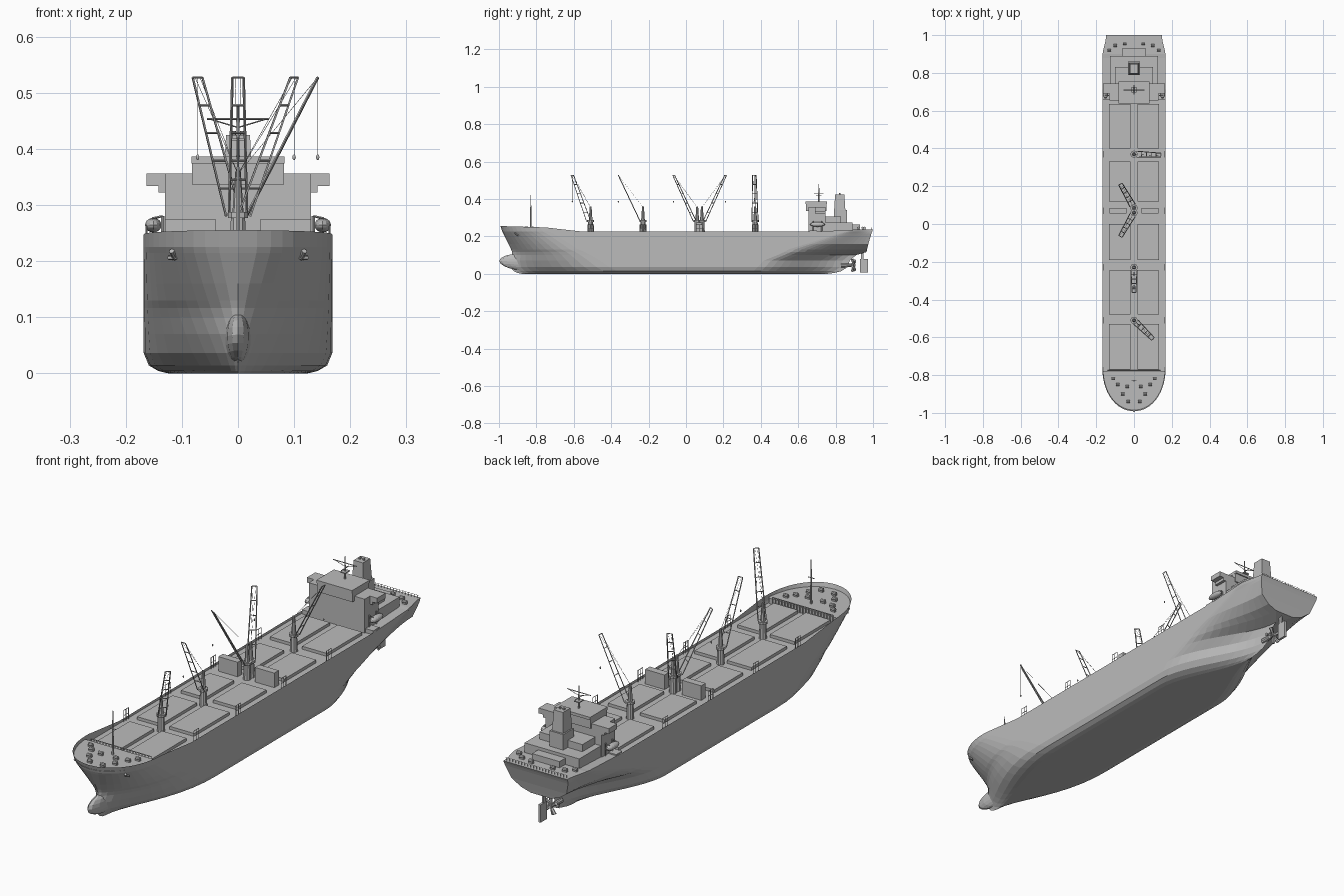
import bpy, bmesh, math
from mathutils import Vector, Matrix

cube = bpy.data.objects.get("Cube")
if cube:
    bpy.data.objects.remove(cube, do_unlink=True)

grey = bpy.data.materials.new("ship_grey")
grey.use_nodes = True
COLOUR = (0.5, 0.5, 0.5, 1)
grey.diffuse_color = COLOUR
grey.node_tree.nodes["Principled BSDF"].inputs["Base Color"].default_value = COLOUR
DECK, RAIL, FORE_DECK = 0.214, 0.225, 0.237


def finish(name, bm):
    bmesh.ops.recalc_face_normals(bm, faces=bm.faces)
    mesh = bpy.data.meshes.new(name)
    bm.to_mesh(mesh)
    bm.free()
    mesh.materials.append(grey)
    obj = bpy.data.objects.new(name, mesh)
    bpy.context.scene.collection.objects.link(obj)


def box(bm, x, y, z, taper=1.0):
    """Block between (low, high) pairs, with an optional narrower top."""
    low, high = Vector((x[0], y[0], z[0])), Vector((x[1], y[1], z[1]))
    mid, size = (low + high) / 2, high - low
    for v in bmesh.ops.create_cube(bm, size=1)["verts"]:
        k = taper if v.co.z > 0 else 1
        v.co = mid + Vector((v.co.x * size.x * k, v.co.y * size.y * k, v.co.z * size.z))


def tube(bm, a, b, r, r2=None, sides=6):
    a, b = Vector(a), Vector(b)
    d = b - a
    m = Matrix.Translation((a + b) / 2) @ d.to_track_quat('Z', 'Y').to_matrix().to_4x4()
    bmesh.ops.create_cone(bm, cap_ends=True, segments=sides, radius1=r,
                          radius2=r if r2 is None else r2, depth=d.length, matrix=m)


def ball(bm, centre, size, tilt=0.0):
    m = (Matrix.Translation(centre) @ Matrix.Rotation(tilt, 4, 'X')
         @ Matrix.Diagonal((*size, 1)))
    bmesh.ops.create_uvsphere(bm, u_segments=14, v_segments=10, radius=1, matrix=m)


# Hull: waterlines of (height, beam, stem y, entry length, stern y, run length, transom)
LEVELS = [(0, .125, -.88, .58, .76, .44, 0), (.004, .142, -.9, .57, .79, .46, 0),
          (.014, .159, -.92, .55, .83, .47, 0), (.036, .168, -.94, .53, .865, .48, 0),
          (.07, .168, -.94, .48, .875, .46, 0), (.1, .168, -.93, .42, .91, .42, 0),
          (.116, .168, -.93, .39, .965, .44, .045), (.13, .168, -.935, .36, .968, .42, .088),
          (.16, .168, -.95, .33, .975, .33, .128), (DECK, .168, -.977, .27, .991, .18, .146),
          (RAIL, .168, -.982, .25, .995, .14, .148), (.25, .168, -.992, .24, 1, .12, .148)]
ENTRY, MIDDLE, RUN = 12, 8, 12


def sheer(y):
    if y < -.73:
        return .247 + .008 * (-.73 - y) / .26
    if y > .8:
        return RAIL + .011 * min(1, (y - .8) / .1)
    return RAIL + .022 * max(0, min(1, (-.70 - y) / .03))


def waterline(level):
    z, beam, stem, entry, stern, run, transom = level
    full = .6 + 1.4 * min(1, z / .22) ** 1.3
    pts = []
    for i in range(ENTRY):
        t = (i / ENTRY) ** 1.6
        pts.append((beam * (1 - (1 - t) ** 2.2) ** (1 / full), stem + t * entry))
    start, end = stem + entry, stern - run
    pts += [(beam, start + (end - start) * i / MIDDLE) for i in range(MIDDLE)]
    for i in range(RUN + 1):
        t = 1 - i / RUN
        pts.append((transom + (beam - transom) * t * t * (3 - 2 * t), stern - t * run))
    return [(x, y, sheer(y) if z > RAIL else z) for x, y in pts]


def cap(bm, line):
    rows = [[bm.verts.new((s * x, y, z)) for s in (-1, 1)] for x, y, z in line]
    for a, b in zip(rows, rows[1:]):
        bm.faces.new((a[0], a[1], b[1], b[0]))


def merge(bm):
    bmesh.ops.remove_doubles(bm, verts=bm.verts, dist=.0004)
    bmesh.ops.dissolve_degenerate(bm, dist=.0002, edges=bm.edges)


lines = [waterline(level) for level in LEVELS]
bm = bmesh.new()
cap(bm, lines[0])
for side in (-1, 1):
    grid = [[bm.verts.new((side * x, y, z)) for x, y, z in line] for line in lines]
    for a, b in zip(grid, grid[1:]):
        for i in range(len(a) - 1):
            bm.faces.new((a[i], a[i + 1], b[i + 1], b[i]))
cap(bm, [line[-1] for line in lines])
merge(bm)
finish("hull", bm)

# Main, forecastle and poop decks
decks = {"main_deck": lines[-3],
         "poop_deck": [p for p in lines[-1] if p[1] > .66],
         "forecastle_deck": [(x * .985, y + .004, FORE_DECK) for x, y, z in lines[-1] if y < -.78]}
for name, line in decks.items():
    bm = bmesh.new()
    cap(bm, line)
    merge(bm)
    finish(name, bm)

# Bulbous bow, stern tube, propeller and rudder
bm = bmesh.new()
ball(bm, (0, -.86, .062), (.024, .138, .046), -.05)
finish("bulbous_bow", bm)
bm = bmesh.new()
tube(bm, (0, .83, .045), (0, .905, .045), .012, .007, 10)
for i in range(4):
    blade = Matrix.Rotation(i * math.pi / 2 + .4, 3, 'Y')
    for s in (-1, 1):
        tip = blade @ Vector((s * .008, 0, .033))
        tube(bm, (0, .895, .045), Vector((0, .895 + s * .006, .045)) + tip, .004, .008, 6)
finish("propeller", bm)
bm = bmesh.new()
box(bm, (-.005, .005), (.93, .972), (.006, .08))
box(bm, (-.004, .004), (.935, .95), (.08, .13))
finish("rudder", bm)

# Hatch covers in pairs
bm = bmesh.new()
for y in ((.40, .635), (.12, .33), (-.19, 0), (-.48, -.245), (-.77, -.53)):
    for s in (-1, 1):
        box(bm, sorted((s * .018, s * .132)), y, (DECK, .2265))
finish("hatch_covers", bm)

# Midship deck houses
bm = bmesh.new()
for s in (-1, 1):
    box(bm, sorted((s * .04, s * .13)), (.055, .085), (DECK, .275))
finish("midship_houses", bm)


# Deck cranes: pedestal, cab, ladder-like jib, stays and hook
def crane(name, y, tip):
    bm = bmesh.new()
    foot, tip = Vector((0, y, .28)), Vector((*tip, .527))
    out = Vector((tip.x, tip.y - y, 0)).normalized()
    side = Vector((-out.y, out.x, 0))
    tube(bm, (0, y, DECK), (0, y, .285), .016, .013, 10)
    tube(bm, (0, y, .277), (0, y, .287), .019, sides=10)
    tube(bm, (0, y, .285), (0, y, .36), .010, .005, 8)
    foot += out * .015
    for s in (-1, 1):
        tube(bm, foot + side * s * .016, tip + side * s * .010, .0024, sides=4)
        tube(bm, Vector((0, y, .355)), tip + side * s * .005, .0005, sides=3)
    for i in range(1, 6):
        t = i / 5
        w = side * (.016 - .006 * t)
        p = foot.lerp(tip, t)
        tube(bm, p - w, p + w, .002, sides=4)
    hook = Vector((tip.x, tip.y, .385))
    tube(bm, tip, hook, .0004, sides=3)
    ball(bm, hook, (.003, .003, .005))
    finish(name, bm)


for i, (y, tip) in enumerate([(.37, (.142, .365)), (.085, (-.072, .212)), (.06, (-.072, -.066)),
                              (-.23, (0, -.362)), (-.51, (.1, -.608))]):
    crane(f"crane_{i + 1}", y, tip)

# Accommodation block, bridge and wings
bm = bmesh.new()
box(bm, (-.13, .13), (.655, .745), (DECK, .356))
box(bm, (-.127, .127), (.745, .89), (DECK, .275))
box(bm, (-.1, .1), (.745, .83), (.275, .305))
box(bm, (-.064, .064), (.89, .93), (DECK, .262))
for s in (-1, 1):
    box(bm, sorted((s * .128, s * .163)), (.69, .745), (.334, .356))
    box(bm, sorted((s * .128, s * .142)), (.69, .745), (.322, .334))
    box(bm, sorted((s * .128, s * .166)), (.66, .7), (DECK, .231))
finish("accommodation", bm)
bm = bmesh.new()
box(bm, (-.082, .082), (.642, .75), (.336, .374))
box(bm, (-.083, .083), (.638, .755), (.374, .386))
finish("wheelhouse", bm)

# Funnel with twin exhausts
bm = bmesh.new()
box(bm, (-.032, .032), (.79, .86), (.275, .34))
box(bm, (-.026, .026), (.792, .852), (.34, .425), .82)
for s in (-1, 1):
    tube(bm, (s * .009, .822, .42), (s * .009, .822, .432), .005, sides=8)
finish("funnel", bm)

# Radar mast and fore mast
bm = bmesh.new()
tube(bm, (0, .71, .38), (0, .71, .48), .004, .002)
box(bm, (-.012, .012), (.695, .725), (.415, .419))
tube(bm, (-.055, .71, .453), (.055, .71, .453), .002, sides=4)
for s in (-1, 1):
    tube(bm, (s * .05, .71, .453), (0, .71, .438), .0012, sides=4)
tube(bm, (0, .685, .43), (0, .735, .43), .002, sides=4)
finish("radar_mast", bm)
bm = bmesh.new()
tube(bm, (0, -.83, FORE_DECK), (0, -.83, .42), .0045, .0018)
tube(bm, (-.014, -.83, .345), (.014, -.83, .345), .002, sides=4)
finish("fore_mast", bm)

# Lifeboats on davits
bm = bmesh.new()
for s in (-1, 1):
    ball(bm, (s * .151, .703, .264), (.015, .04, .013))
    for y in (.68, .726):
        tube(bm, (s * .134, y, DECK), (s * .134, y, .28), .003, sides=4)
        tube(bm, (s * .134, y, .28), (s * .153, y, .276), .002, sides=4)
finish("lifeboats", bm)

# Winches and anchors
bm = bmesh.new()
for s in (-1, 1):
    for x, y in ((.035, -.86), (.085, -.85), (.06, -.9), (.03, -.94), (.11, -.82),
                 (.05, .955), (.1, .945), (.13, .92)):
        z = FORE_DECK if y < 0 else sheer(y)
        tube(bm, (s * x - .009, y, z + .009), (s * x + .009, y, z + .009), .007, sides=8)
        box(bm, (s * x - .01, s * x + .01), (y - .005, y + .005), (z, z + .006))
    tube(bm, (s * .112, -.9, .205), (s * .118, -.915, .218), .005, sides=8)
    tube(bm, (s * .108, -.905, .206), (s * .124, -.897, .206), .004, sides=6)
finish("deck_fittings", bm)

# Forecastle bulkhead with stiffeners, stern rails
bm = bmesh.new()
box(bm, (-.16, .16), (-.784, -.778), (DECK, FORE_DECK))
for i in range(21):
    x = -.14 + .014 * i
    tube(bm, (x, -.776, DECK), (x, -.776, .245), .0018, sides=4)
    tube(bm, (x, .99, .23), (x, .99, .248), .0008, sides=4)
tube(bm, (-.14, -.776, .245), (.14, -.776, .245), .002, sides=4)
tube(bm, (-.145, .99, .248), (.145, .99, .248), .0008, sides=4)
finish("bulkhead_and_rails", bm)

# Side gates abreast of the cranes
bm = bmesh.new()
for s in (-1, 1):
    for y in (-.51, -.23, .07, .37):
        for dy in (-.016, 0, .016):
            tube(bm, (s * .163, y + dy, DECK), (s * .163, y + dy, .262), .0016, sides=4)
        for z in (.24, .262):
            tube(bm, (s * .163, y - .016, z), (s * .163, y + .016, z), .0016, sides=4)
finish("side_gates", bm)
